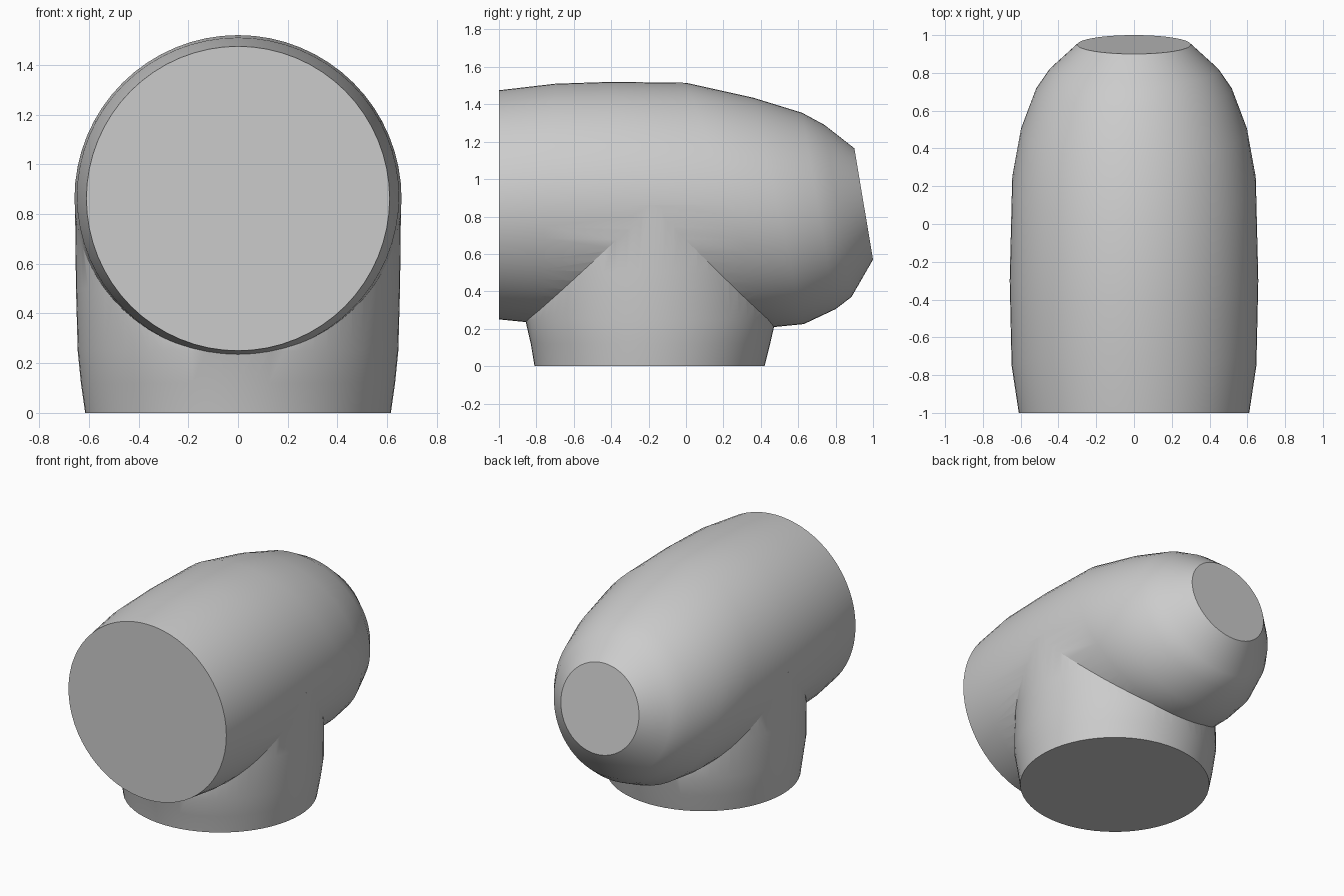
import bpy, bmesh, math

if "Cube" in bpy.data.objects:
    bpy.data.objects.remove(bpy.data.objects["Cube"])

SEG = 64


def loft(name, rings):
    """Skin a list of vertex rings and close both ends."""
    bm = bmesh.new()
    loops = [[bm.verts.new(p) for p in ring] for ring in rings]
    for a, b in zip(loops, loops[1:]):
        for i in range(SEG):
            j = (i + 1) % SEG
            bm.faces.new((a[i], a[j], b[j], b[i]))
    bm.faces.new(loops[0])
    bm.faces.new(loops[-1])
    bmesh.ops.recalc_face_normals(bm, faces=bm.faces)
    me = bpy.data.meshes.new(name)
    bm.to_mesh(me)
    bm.free()
    ob = bpy.data.objects.new(name, me)
    bpy.context.collection.objects.link(ob)
    return ob


def tilted_ring(top, bottom, half_width):
    """Ellipse whose upright axis runs from bottom to top in the y-z plane."""
    cy, cz = (top[0] + bottom[0]) / 2, (top[1] + bottom[1]) / 2
    dy, dz = (top[0] - bottom[0]) / 2, (top[1] - bottom[1]) / 2
    angles = [2 * math.pi * i / SEG for i in range(SEG)]
    return [(half_width * math.sin(a), cy + dy * math.cos(a), cz + dz * math.cos(a))
            for a in angles]


def flat_ring(cy, z, rx, ry):
    angles = [2 * math.pi * i / SEG for i in range(SEG)]
    return [(rx * math.cos(a), cy + ry * math.sin(a), z) for a in angles]


# Horizontal barrel: top point, bottom point (y, z) and half width
barrel = loft("elbow_body", [tilted_ring(*s) for s in [
    ((-1.0, 1.475), (-1.0, 0.25), 0.61),
    ((-0.70, 1.51), (-0.80, 0.23), 0.648),
    ((-0.40, 1.52), (-0.20, 0.205), 0.658),
    ((0.0, 1.515), (0.48, 0.21), 0.645),
    ((0.36, 1.435), (0.63, 0.225), 0.60),
    ((0.62, 1.355), (0.80, 0.305), 0.52),
    ((0.74, 1.29), (0.885, 0.37), 0.45),
    ((0.90, 1.165), (1.0, 0.57), 0.30),
]])

# Upright socket standing on the ground
socket = loft("lower_socket", [flat_ring(*s) for s in [
    (-0.195, 0.0, 0.615, 0.615),
    (-0.19, 0.12, 0.632, 0.64),
    (-0.19, 0.25, 0.645, 0.67),
    (-0.19, 0.5, 0.652, 0.655),
    (-0.19, 0.86, 0.656, 0.63),
]])

# Fuse both into one solid
mod = barrel.modifiers.new("union", "BOOLEAN")
mod.operation = "UNION"
mod.solver = "EXACT"
mod.object = socket
bpy.context.view_layer.objects.active = barrel
barrel.select_set(True)
bpy.ops.object.modifier_apply(modifier="union")
bpy.data.objects.remove(socket)
bpy.ops.object.shade_smooth_by_angle(angle=math.radians(25))
